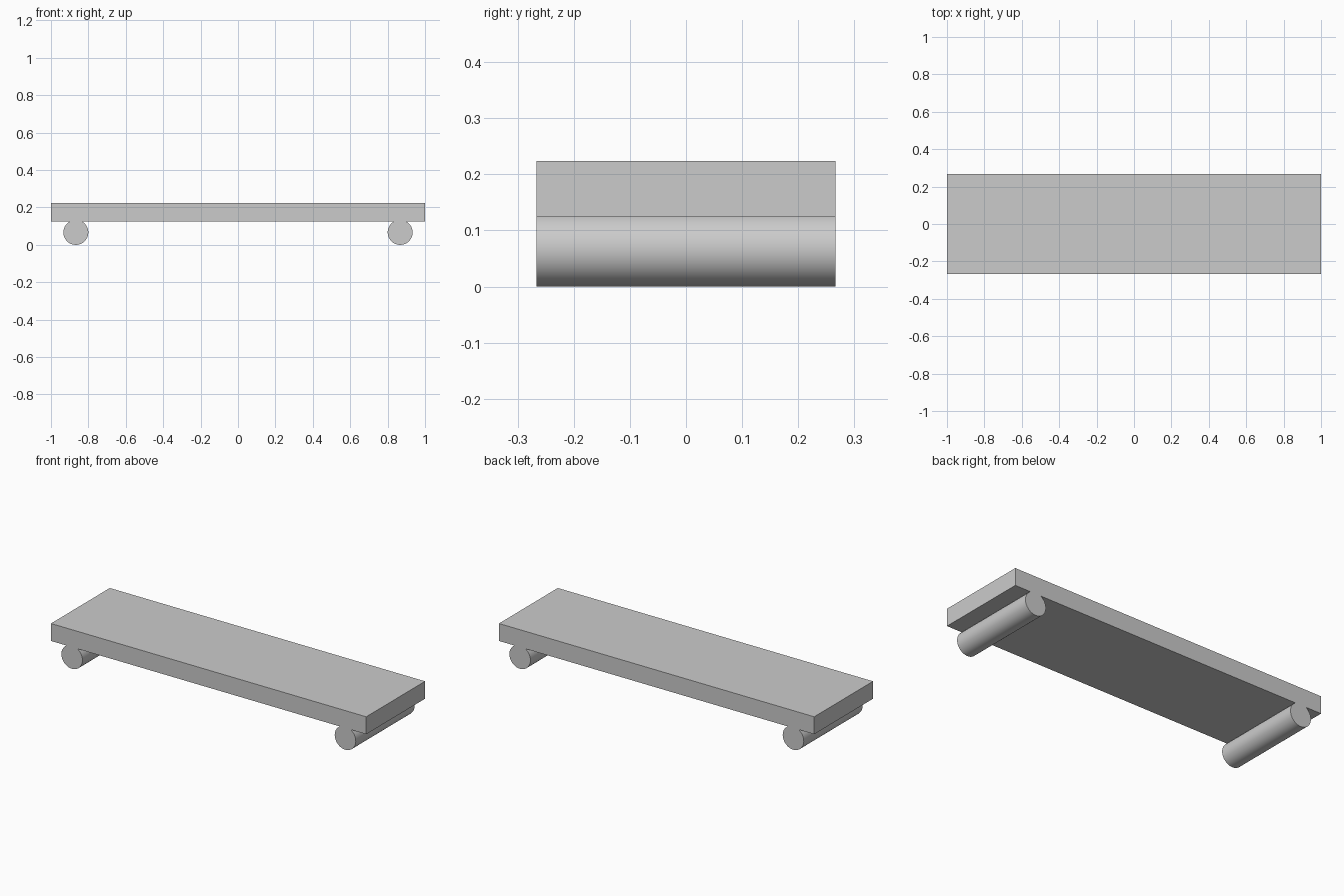
import bpy
import math

if "Cube" in bpy.data.objects:
    bpy.data.objects.remove(bpy.data.objects["Cube"])

WIDTH = 0.533
RADIUS = 0.0667
BOTTOM, TOP = 0.124, 0.224

# Flat deck
bpy.ops.mesh.primitive_cube_add(size=1, location=(0, 0, (BOTTOM + TOP) / 2))
deck = bpy.context.object
deck.name = "deck"
deck.scale = (2, WIDTH, TOP - BOTTOM)
bpy.ops.object.transform_apply(location=False, rotation=False, scale=True)

# Full-width rollers, slightly sunk into the underside of the deck
for name, x in (("left_roller", -0.867), ("right_roller", 0.867)):
    bpy.ops.mesh.primitive_cylinder_add(
        vertices=64, radius=RADIUS, depth=WIDTH,
        location=(x, 0, RADIUS), rotation=(math.pi / 2, 0, 0))
    bpy.context.object.name = name
    bpy.ops.object.shade_smooth_by_angle(angle=math.radians(30))
